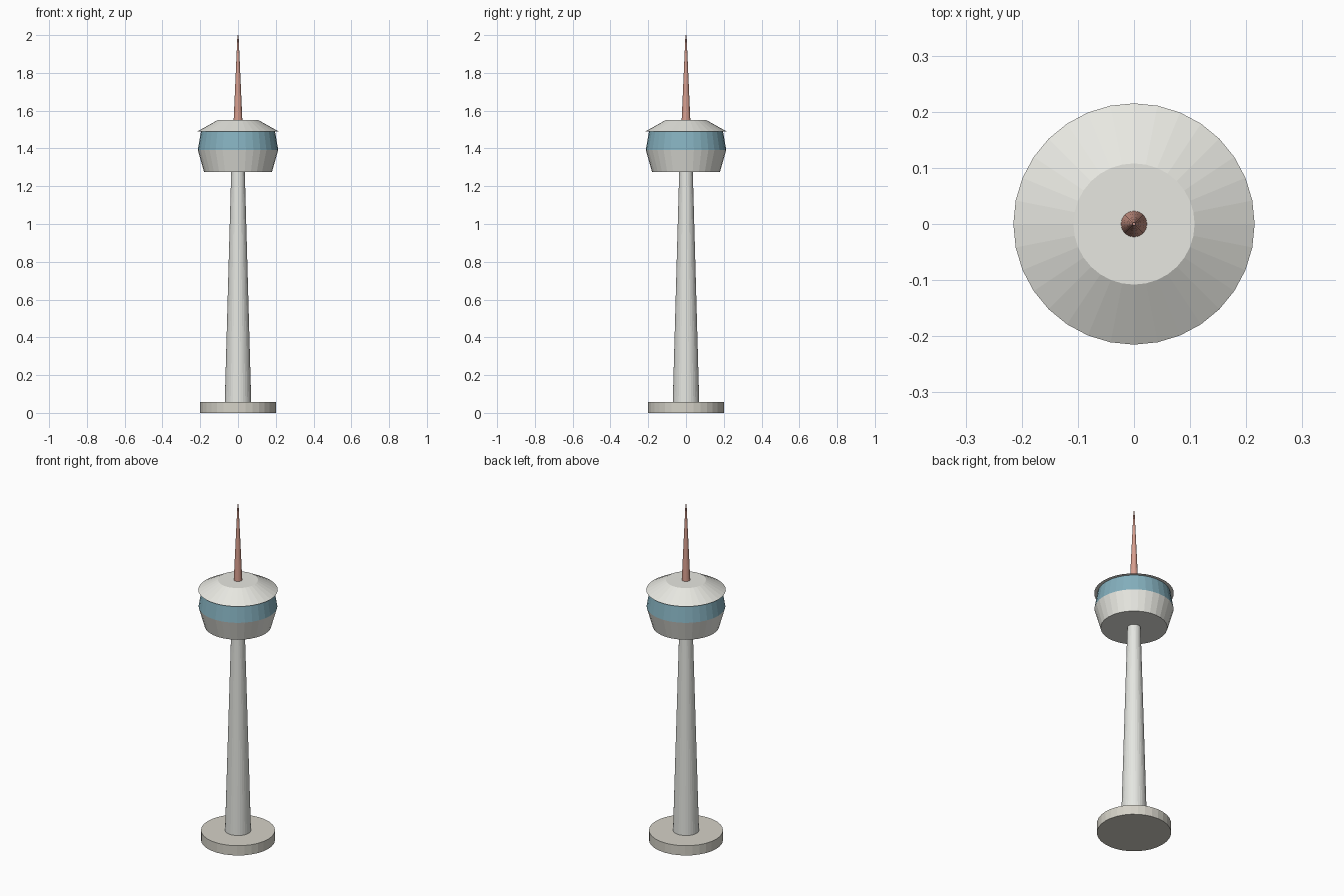
import bpy, bmesh, math

if "Cube" in bpy.data.objects:
    bpy.data.objects.remove(bpy.data.objects["Cube"])


def material(name, rgb):
    m = bpy.data.materials.new(name)
    m.diffuse_color = (*rgb, 1)
    m.use_nodes = True
    m.node_tree.nodes["Principled BSDF"].inputs["Base Color"].default_value = m.diffuse_color
    return m


def lathe(name, profile, mat, sides=32):
    """Closed flat-faced solid from (radius, height) rings."""
    bm = bmesh.new()
    rings = []
    for r, z in profile:
        rings.append([bm.verts.new((r * math.cos(math.tau * i / sides),
                                    r * math.sin(math.tau * i / sides), z))
                      for i in range(sides)])
    for a, b in zip(rings, rings[1:]):
        for i in range(sides):
            j = (i + 1) % sides
            bm.faces.new((a[i], a[j], b[j], b[i]))
    bm.faces.new(rings[0][::-1])
    bm.faces.new(rings[-1])
    mesh = bpy.data.meshes.new(name)
    bm.to_mesh(mesh)
    bm.free()
    ob = bpy.data.objects.new(name, mesh)
    bpy.context.collection.objects.link(ob)
    mesh.materials.append(mat)
    return ob


stone = material("stone", (0.66, 0.64, 0.57))
concrete = material("concrete", (0.78, 0.79, 0.75))
panel = material("panel", (0.80, 0.80, 0.75))
glass = material("glass", (0.23, 0.43, 0.51))
red = material("mast_red", (0.68, 0.34, 0.27))

# Footing and tapering shaft
lathe("base", [(0.2, 0), (0.2, 0.058)], stone)
lathe("shaft", [(0.07, 0.058), (0.036, 1.276)], concrete)

# Observation pod: flared bowl, window band, overhanging roof
lathe("pod_bowl", [(0.18, 1.276), (0.213, 1.392)], panel)
lathe("window_band", [(0.213, 1.392), (0.196, 1.49)], glass)
lathe("pod_roof", [(0.215, 1.49), (0.108, 1.55)], panel)

# Antenna mast
lathe("mast", [(0.023, 1.55), (0.003, 2.0)], red)
